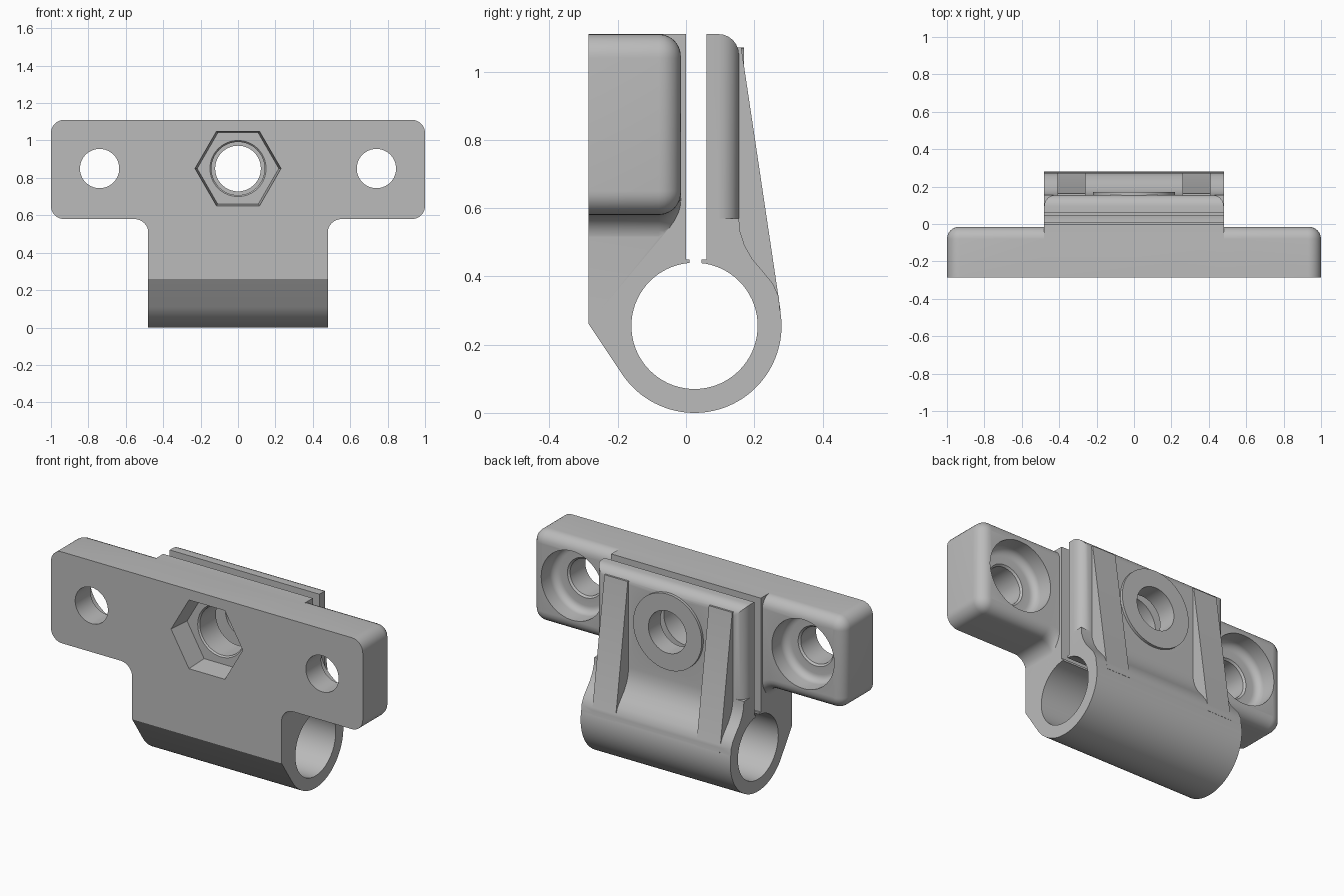
import bpy, bmesh
from math import sin, cos, pi, radians

if "Cube" in bpy.data.objects:
    bpy.data.objects.remove(bpy.data.objects["Cube"])

grey = bpy.data.materials.new("plain_grey")
grey.use_nodes = True
colour = (0.5, 0.5, 0.5, 1)
grey.diffuse_color = colour
grey.node_tree.nodes["Principled BSDF"].inputs["Base Color"].default_value = colour


def finish(bm, name):
    bmesh.ops.recalc_face_normals(bm, faces=bm.faces)
    mesh = bpy.data.meshes.new(name)
    bm.to_mesh(mesh)
    bm.free()
    mesh.materials.append(grey)
    ob = bpy.data.objects.new(name, mesh)
    bpy.context.collection.objects.link(ob)
    return ob


def round_edges(bm, test, size):
    edges = [e for e in bm.edges if all(test(v.co) for v in e.verts)]
    bmesh.ops.bevel(bm, geom=edges, offset=size, segments=6, profile=0.5,
                    affect='EDGES', clamp_overlap=False)


def prism(name, points, axis, start, end, rounded=None, size=0.0):
    """Extrude a side (y, z) outline along x, or a front (x, z) outline along y."""
    def place(p, a):
        return (a, p[0], p[1]) if axis == 'x' else (p[0], a, p[1])
    bm = bmesh.new()
    a = [bm.verts.new(place(p, start)) for p in points]
    b = [bm.verts.new(place(p, end)) for p in points]
    bm.faces.new(a)
    bm.faces.new(b)
    for i in range(len(points)):
        j = (i + 1) % len(points)
        bm.faces.new((a[i], a[j], b[j], b[i]))
    bmesh.ops.recalc_face_normals(bm, faces=bm.faces)
    if rounded:
        round_edges(bm, rounded, size)
    return finish(bm, name)


def turned(name, profile, x, z, sides=64):
    """Turn (radius, y) pairs about an axis parallel to y."""
    bm = bmesh.new()
    rings = [[bm.verts.new((x + r * cos(2 * pi * i / sides), y,
                            z + r * sin(2 * pi * i / sides)))
              for i in range(sides)] for r, y in profile]
    bm.faces.new(rings[0])
    bm.faces.new(rings[-1])
    for a, b in zip(rings, rings[1:]):
        for i in range(sides):
            j = (i + 1) % sides
            bm.faces.new((a[i], a[j], b[j], b[i]))
    return finish(bm, name)


def arc(cx, cz, r, start, end, steps):
    angles = [radians(start + (end - start) * i / steps) for i in range(steps + 1)]
    return [(cx + r * cos(t), cz + r * sin(t)) for t in angles]


def box(y0, y1, z0, z1):
    return [(y0, z0), (y1, z0), (y1, z1), (y0, z1)]


def combine(target, other, operation):
    mod = target.modifiers.new(operation.lower(), 'BOOLEAN')
    mod.operation = operation
    mod.solver = 'EXACT'
    mod.object = other
    bpy.context.view_layer.objects.active = target
    bpy.ops.object.modifier_apply(modifier=mod.name)
    bpy.data.objects.remove(other)


TOP, FRONT, HALF, BOLT_Z = 1.11, -0.285, 0.48, 0.85
RING_Y, RING_Z = 0.025, 0.255

# Clamp body: front plate, pipe ring and the flare that leads into the rear jaw
outline = [(0, TOP), (FRONT, TOP), (FRONT, 0.26)]
outline += arc(RING_Y, RING_Z, 0.255, 214.6, 372, 56)
outline += [(0.272, 0.34), (0.255, 0.378), (0.225, 0.415), (0.195, 0.45), (0.172, 0.49),
            (0.159, 0.53), (0.155, 0.57), (0.06, 0.57), (0.06, 0.5), (0, 0.5)]
body = prism("clamp_bracket", outline, 'x', -HALF, HALF)

# Mounting flange with rounded corners, filleted neck and rounded rear rim
half = [(0.479, 0.42)]
half += arc(0.554, 0.505, 0.075, 180, 90, 8)
half += arc(0.93, 0.65, 0.07, -90, 0, 8)
half += arc(0.93, 1.04, 0.07, 0, 90, 8)
flange_outline = half + [(-x, z) for x, z in reversed(half)]
flange = prism("flange", flange_outline, 'y', FRONT, -0.015,
               lambda c: c.y > -0.02, 0.065)
combine(body, flange, 'UNION')

# Rear jaw, rounded on its outer top and side edges
jaw = prism("rear_jaw", box(0.06, 0.155, 0.47, TOP), 'x', -HALF, HALF,
            lambda c: c.y > 0.15, 0.06)
combine(body, jaw, 'UNION')

# Tapered ribs
rib_side = [(0.1, 1.07), (0.162, 1.07), (0.277, 0.3), (0.235, 0.3), (0.1, 0.53)]
for side in (-1, 1):
    rib = prism("rib", rib_side, 'x', side * 0.26, side * 0.41)
    combine(body, rib, 'UNION')

# Raised bolt seat
combine(body, turned("bolt_seat", [(0.22, 0.1), (0.22, 0.17)], 0, BOLT_Z), 'UNION')

# Pipe bore and stepped clamping slot
cutters = [
    prism("pipe_bore", arc(RING_Y, RING_Z, 0.185, 0, 355, 71), 'x', -0.6, 0.6),
    prism("slot", box(0, 0.06, 0.45, 1.3), 'x', -0.6, 0.6),
    prism("slot_neck", box(0.01, 0.045, 0.35, 0.46), 'x', -0.6, 0.6),
]

# Nut pocket and clamping bolt hole
cutters += [
    turned("nut_pocket", [(0.23, -0.35), (0.23, FRONT), (0.218, -0.155)], 0, BOLT_Z, 6),
    turned("bolt_hole", [(0.15, -0.2), (0.15, -0.155), (0.142, -0.147), (0.142, 0.03),
                         (0.122, 0.03), (0.122, 0.3)], 0, BOLT_Z),
]

# Counterbored mounting holes with a rounded floor
for side in (-1, 1):
    floor = [(r, -y) for r, y in arc(0.16, 0.095, 0.04, 90, 0, 6)]
    floor = [(0.105, -0.4), (0.105, -0.145), (0.115, -0.135)] + floor + [(0.2, 0.1)]
    cutters.append(turned("mounting_hole", floor, side * 0.74, BOLT_Z))

for cutter in cutters:
    combine(body, cutter, 'DIFFERENCE')

# Smooth curved surfaces, crisp edges
bpy.ops.object.select_all(action='DESELECT')
body.select_set(True)
bpy.context.view_layer.objects.active = body
bpy.ops.object.shade_smooth_by_angle(angle=radians(30))
